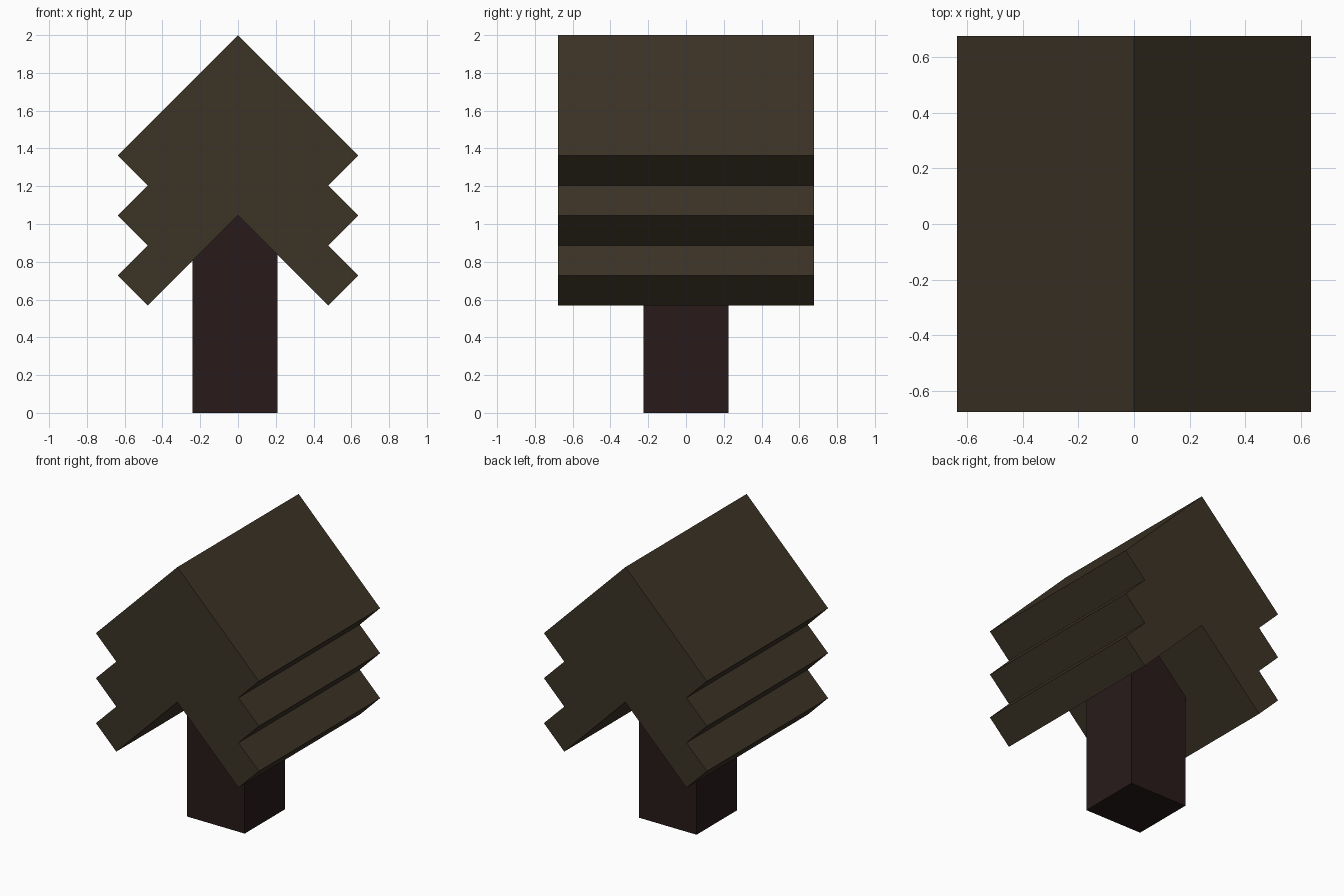
import bpy, bmesh

if "Cube" in bpy.data.objects:
    bpy.data.objects.remove(bpy.data.objects["Cube"])


def material(name, rgb):
    m = bpy.data.materials.new(name)
    m.diffuse_color = (*rgb, 1)
    m.use_nodes = True
    m.node_tree.nodes["Principled BSDF"].inputs["Base Color"].default_value = m.diffuse_color
    return m


def extrude_profile(name, profile, y0, y1, mat):
    """Extrude an x-z outline along y."""
    bm = bmesh.new()
    face = bm.faces.new([bm.verts.new((x, y0, z)) for x, z in profile])
    ext = bmesh.ops.extrude_face_region(bm, geom=[face])["geom"]
    moved = [g for g in ext if isinstance(g, bmesh.types.BMVert)]
    bmesh.ops.translate(bm, verts=moved, vec=(0, y1 - y0, 0))
    bmesh.ops.recalc_face_normals(bm, faces=bm.faces)
    me = bpy.data.meshes.new(name)
    bm.to_mesh(me)
    bm.free()
    me.materials.append(mat)
    ob = bpy.data.objects.new(name, me)
    bpy.context.collection.objects.link(ob)
    return ob


leaf_mat = material("foliage", (0.045, 0.033, 0.019))
bark_mat = material("bark", (0.021, 0.011, 0.010))

# Foliage: three stacked chevron layers sharing one stepped outline
HALF, STEP, TOP, LAYERS = 0.637, 0.159, 2.0, 3
right = []
for i in range(LAYERS):
    z = TOP - HALF - 2 * STEP * i
    right += [(HALF, z), (HALF - STEP, z - STEP)]
left = [(-x, z) for x, z in reversed(right)]
notch = (0, TOP - 2 * STEP * LAYERS)
extrude_profile("foliage", [(0, TOP)] + right + [notch] + left,
                -0.677, 0.677, leaf_mat)

# Trunk: slightly off-centre square post running up into the foliage
extrude_profile("trunk", [(-0.24, 0), (0.21, 0), (0.21, 1.1), (-0.24, 1.1)],
                -0.225, 0.225, bark_mat)
